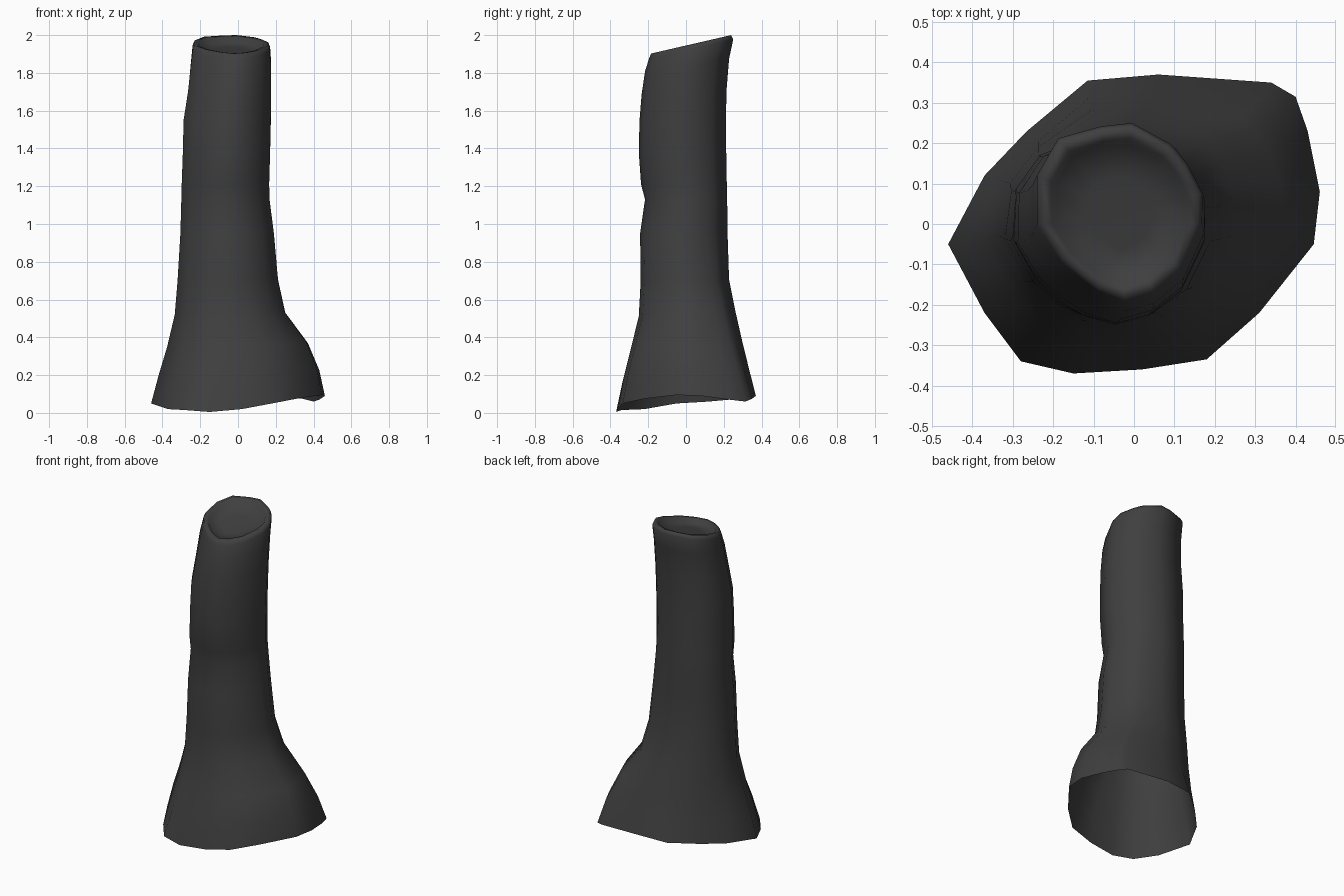
import bpy, bmesh, math
from mathutils import Vector

if "Cube" in bpy.data.objects:
    bpy.data.objects.remove(bpy.data.objects["Cube"])

# base outline: x, y, z of the flared, uneven bottom edge
BASE = [(-.46, -.05, .05), (-.37, -.22, .02), (-.28, -.34, .015), (-.15, -.37, .005),
        (.02, -.36, .02), (.18, -.335, .05), (.31, -.22, .075), (.445, -.05, .095),
        (.46, .08, .09), (.43, .23, .07), (.40, .315, .06), (.34, .35, .075),
        (.06, .37, .09), (-.115, .355, .085), (-.265, .23, .07), (-.37, .12, .06)]
# cut outline at the top
TOP = [(-.24, .15), (-.18, .215), (-.02, .25), (.09, .19), (.16, .10), (.17, .02),
       (.13, -.10), (.06, -.17), (-.02, -.20), (-.10, -.165), (-.20, -.08), (-.24, -.03)]
# trunk sections: z, xmin, xmax, ymin, ymax, share of base shape
SECTIONS = [(.20, -.42, .43, -.335, .335, .85), (.35, -.375, .37, -.293, .30, .6),
            (.52, -.335, .25, -.25, .263, .35), (.70, -.32, .212, -.24, .228, .15),
            (.95, -.305, .19, -.243, .22, 0), (1.13, -.30, .167, -.217, .218, 0),
            (1.21, -.298, .165, -.238, .216, 0), (1.38, -.292, .17, -.25, .213, 0),
            (1.55, -.288, .174, -.246, .211, 0), (1.70, -.265, .176, -.235, .215, 0),
            (1.84, -.25, .176, -.217, .228, 0)]


def fit(pts, x0, x1, y0, y1):
    xs, ys = [p[0] for p in pts], [p[1] for p in pts]
    def m(v, vs, a, b):
        return a + (b - a) * (v - min(vs)) / (max(vs) - min(vs))
    return [(m(p[0], xs, x0, x1), m(p[1], ys, y0, y1)) for p in pts]


def polar(outline, ang):
    # radius where a ray from the centre meets the closed outline
    d = Vector((math.cos(ang), math.sin(ang)))
    for a, b in zip(outline, outline[1:] + outline[:1]):
        a, e = Vector(a), Vector(b) - Vector(a)
        den = d.x * e.y - d.y * e.x
        if abs(den) < 1e-9:
            continue
        t = (a.x * e.y - a.y * e.x) / den
        s = (a.x * d.y - a.y * d.x) / den
        if t > 0 and -1e-6 <= s <= 1 + 1e-6:
            return d * t
    return d


base_n = fit(BASE, -1, 1, -1, 1)
top_n = fit(TOP, -1, 1, -1, 1)
angles = [math.atan2(y, x) for x, y in base_n]
upper = [polar(top_n, a) for a in angles]

rings = [list(BASE)]
for z, x0, x1, y0, y1, w in SECTIONS:
    round_w = max(0, min(1, (1.9 - z) / .9)) * .6
    shape = []
    for b, u, a in zip(base_n, upper, angles):
        c = (math.cos(a), math.sin(a))
        shape.append([w * b[i] + (1 - w) * (round_w * c[i] + (1 - round_w) * u[i]) for i in (0, 1)])
    pts = fit(shape, x0, x1, y0, y1)
    tilt = .22 * max(0, (z - 1.6) / .35)
    rings.append([(x, y, z + w * .8 * (b[2] - .05) + tilt * y) for (x, y), b in zip(pts, BASE)])


def top_z(y):
    return 1.945 + .23 * y


# rolled rim and sunken cut face
for scale, drop in ((1, .025), (.95, .0), (.83, .005), (.77, .03), (.4, .035)):
    pts = fit(upper, -.035 - .205 * scale, -.035 + .205 * scale,
              .027 - .223 * scale, .027 + .223 * scale)
    rings.append([(x, y, top_z(y) - drop) for x, y in pts])

bm = bmesh.new()
loops = [[bm.verts.new(p) for p in r] for r in rings]
n = len(BASE)
for lo, hi in zip(loops, loops[1:]):
    for i in range(n):
        j = (i + 1) % n
        bm.faces.new((lo[i], lo[j], hi[j], hi[i]))
bm.faces.new(loops[-1])
me = bpy.data.meshes.new("tree_trunk")
bm.to_mesh(me)
bm.free()
trunk = bpy.data.objects.new("tree_trunk", me)
bpy.context.collection.objects.link(trunk)
for p in me.polygons:
    p.use_smooth = True

# dark bark
mat = bpy.data.materials.new("dark_bark")
mat.diffuse_color = (.05, .05, .05, 1)
mat.use_nodes = True
mat.node_tree.nodes["Principled BSDF"].inputs["Base Color"].default_value = mat.diffuse_color
me.materials.append(mat)
